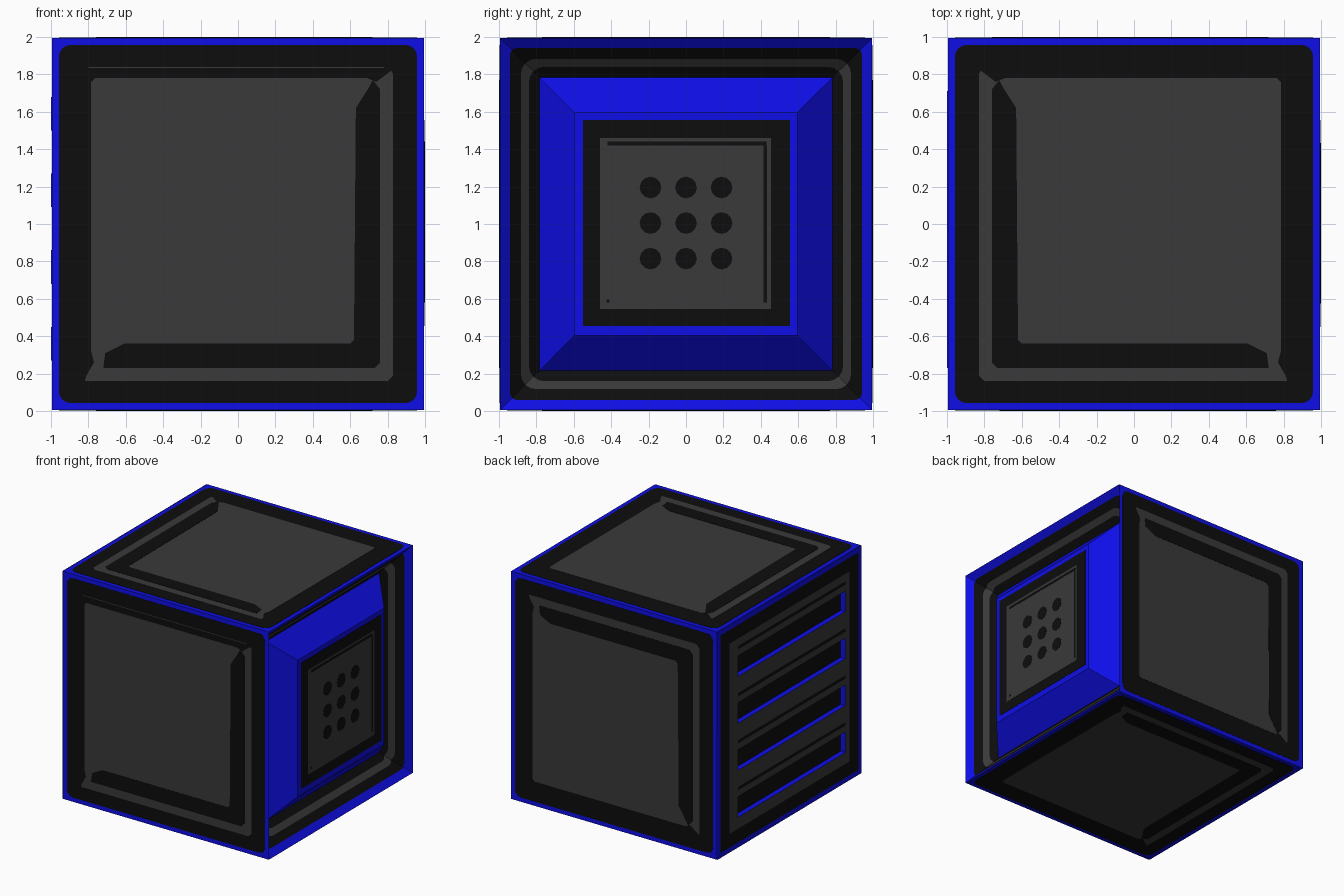
import bpy, bmesh, math
from mathutils import Vector

if "Cube" in bpy.data.objects:
    bpy.data.objects.remove(bpy.data.objects["Cube"])

H = 0.994                     # half size of the bare cube, plates reach 1.0
C = Vector((0, 0, 1))         # cube centre
X, Y, Z = Vector((1, 0, 0)), Vector((0, 1, 0)), Vector((0, 0, 1))
BLUE, BLACK, GRAY = 0, 1, 2

mats = []
for name, col in (("blue", (0.0045, 0.0045, 0.8)),
                  ("black", (0.004, 0.004, 0.004)),
                  ("dark gray", (0.041, 0.041, 0.041))):
    m = bpy.data.materials.new(name)
    m.diffuse_color = (*col, 1)
    m.use_nodes = True
    m.node_tree.nodes["Principled BSDF"].inputs["Base Color"].default_value = m.diffuse_color
    mats.append(m)


def finish(name, bm):
    me = bpy.data.meshes.new(name)
    bm.to_mesh(me)
    bm.free()
    for m in mats:
        me.materials.append(m)
    ob = bpy.data.objects.new(name, me)
    bpy.context.collection.objects.link(ob)
    return ob


def face(bm, pts, mat, out):
    """Add a face whose normal points along out."""
    f = bm.faces.new([bm.verts.new(p) for p in pts])
    f.material_index = mat
    f.normal_update()
    if f.normal.dot(out) < 0:
        f.normal_flip()
    return f


def rounded(half, r, seg=4):
    """Rounded square outline with a point on each diagonal."""
    pts = []
    for k in range(4):
        for i in range(seg + 1):
            t = math.radians(90 * k + 90 * i / seg)
            q = math.radians(90 * k + 45)
            c = (half - r) * math.sqrt(2)
            pts.append((c * math.cos(q) + r * math.cos(t), c * math.sin(q) + r * math.sin(t)))
    return pts


def plate(bm, frame, outline, layer, mat):
    """Thin painted plate lying on a cube side."""
    u, v, n = frame
    top = [C + u * a + v * b + n * (H + 0.002 * layer) for a, b in outline]
    face(bm, top, mat, n)
    mid = sum(top, Vector()) / len(top)
    for i, p in enumerate(top):
        q = top[i - 1]
        face(bm, [p, q, q - n * 0.002, p - n * 0.002], mat, (p + q) / 2 - mid)


def rect(a0, a1, b0, b1):
    return [(a0, b0), (a1, b0), (a1, b1), (a0, b1)]


# Cube body, open on the two sides that carry relief
bm = bmesh.new()
for n, t in ((Y, Z), (Z, Y)):
    for s in (-1, 1):
        face(bm, [C + n * s * H + X * a * H + t * b * H
                  for a, b in ((-1, -1), (1, -1), (1, 1), (-1, 1))], BLUE, n * s)
finish("cube_body", bm)

# Flat panels with an L-shaped groove
field = [(-.785, .76), (-.765, .78), (.69, .78), (.74, .76), (.82, .82), (.83, .80),
         (.83, -.81), (.80, -.84), (-.82, -.84), (-.81, -.81), (-.77, -.74), (-.785, -.68)]
groove = [(-.72, -.77), (.73, -.77), (.76, -.74), (.76, .72), (.72, .77), (.70, .73),
          (.63, .62), (.62, -.62), (.60, -.64), (-.61, -.64), (-.71, -.69)]
panels = {"front_panel": (X, Z, -Y), "top_panel": (-X, Y, Z),
          "back_panel": (-X, -Z, Y), "bottom_panel": (-X, -Y, -Z)}
for name, frame in panels.items():
    bm = bmesh.new()
    plate(bm, frame, rounded(.957, .06), 1, BLACK)
    plate(bm, frame, field, 2, GRAY)
    plate(bm, frame, groove, 3, BLACK)
    if name == "front_panel":
        plate(bm, frame, rect(-.8, .78, .833, .84), 2, GRAY)
    finish(name, bm)

# Right side: sloping frame down to a channel, then a raised centre block
def depth(m):
    return 0.18 * (1 - m) / 0.21 if m >= 0.79 else 0.18 * (m - 0.6) / 0.19

rings = [(1.0, 0, BLUE), (.947, .04, BLACK), (.888, .08, GRAY),
         (.845, .08, BLACK), (.788, 0, BLUE), (.6, 0, BLUE)]
bm = bmesh.new()
loops = []
for half, r, _ in rings:
    loops.append([bm.verts.new((H - depth(max(abs(a), abs(b))), a * H, 1 + b * H))
                  for a, b in rounded(half, r)])
for k in range(len(loops) - 1):
    A, B = loops[k], loops[k + 1]
    for i in range(len(A)):
        f = bm.faces.new((A[i - 1], A[i], B[i], B[i - 1]))
        f.material_index = rings[k][2]
bm.faces.new(loops[-1])
bmesh.ops.remove_doubles(bm, verts=bm.verts, dist=0.0005)
for f in bm.faces:
    f.normal_update()
    if f.normal.x < 0:
        f.normal_flip()
finish("right_frame", bm)

# Right centre panel with nine dots and thin lines
bm = bmesh.new()
frame = (Y, Z, X)
plate(bm, frame, rect(-.55, .555, -.545, .555), 1, BLACK)
plate(bm, frame, rect(-.46, .455, -.455, .46), 2, GRAY)
plate(bm, frame, rect(-.42, .43, .42, .44), 3, BLACK)
plate(bm, frame, rect(.415, .432, -.42, .42), 3, BLACK)
plate(bm, frame, rect(-.425, -.41, -.42, -.405), 3, BLACK)
for cy in (-.19, 0, .19):
    for cz in (-.185, .005, .195):
        dot = [(cy + .058 * math.cos(t * math.pi / 6), cz + .058 * math.sin(t * math.pi / 6))
               for t in range(12)]
        plate(bm, frame, dot, 3, BLACK)
finish("right_dot_panel", bm)

# Left side: grid with four recessed vents and thin lines between them
slots = [(.27 + .41 * i, .45 + .41 * i) for i in range(4)]
lines = [(b + .055, b + .085) for a, b in slots]
ys = [-H, -.95, -.83, -.77, .71, .83, .95, H]
zs = sorted([1 - H, .05, .17, 1.83, 1.95, 1 + H] + [z for p in slots + lines for z in p])
bm = bmesh.new()
vents = []
for y0, y1 in zip(ys, ys[1:]):
    for z0, z1 in zip(zs, zs[1:]):
        y, z = (y0 + y1) / 2, (z0 + z1) / 2
        m = max(abs(y), abs(z - 1))
        mat = BLUE if m > .95 else BLACK if m > .83 else GRAY
        mid = -.77 < y < .71
        if mid and any(a < z < b for a, b in lines):
            mat = BLACK
        f = face(bm, [(-1, y0, z0), (-1, y0, z1), (-1, y1, z1), (-1, y1, z0)], mat, -X)
        if mid and any(a < z < b for a, b in slots):
            vents.append(f)
bmesh.ops.remove_doubles(bm, verts=bm.verts, dist=0.0005)
for f in vents:
    f.material_index = BLUE
floors = bmesh.ops.extrude_discrete_faces(bm, faces=vents)["faces"]
for f in floors:
    corners = [(v, v.co.copy()) for v in f.verts]
    f.material_index = BLACK
    for v, co in corners:
        v.co = co + X * 0.045
# vent walls
for f in list(floors):
    p = [v.co.copy() for v in f.verts]
    c = f.calc_center_median()
    for i in range(4):
        a, b = p[i - 1], p[i]
        face(bm, [a, b, b - X * 0.045, a - X * 0.045], BLUE, c - (a + b) / 2)
finish("left_vent_panel", bm)
